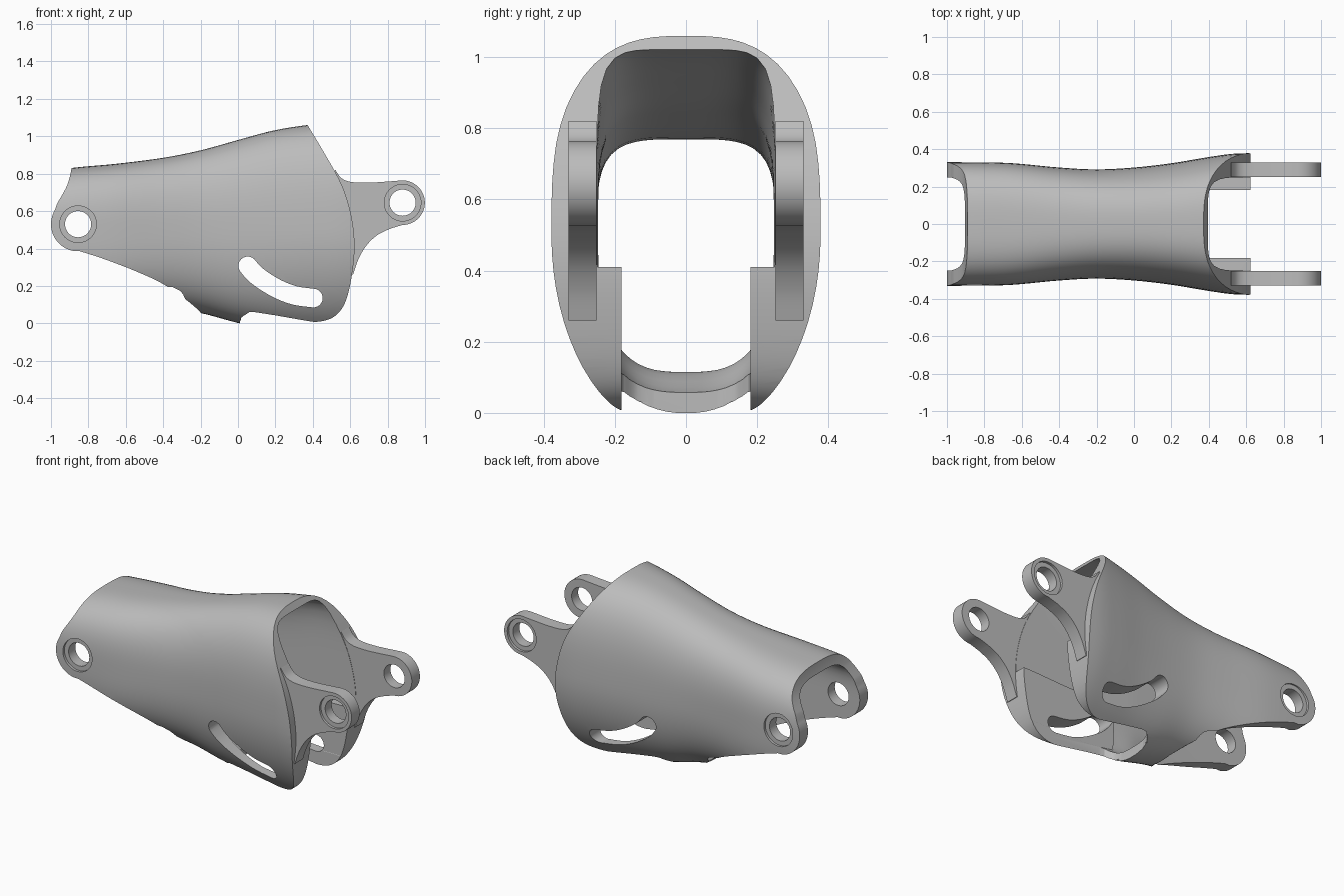
import bpy, bmesh
from math import sin, cos, pi, radians, hypot

if "Cube" in bpy.data.objects:
    bpy.data.objects.remove(bpy.data.objects["Cube"])

grey = bpy.data.materials.new("plain grey")
grey.use_nodes = True
grey.diffuse_color = (0.5, 0.5, 0.5, 1)
grey.node_tree.nodes["Principled BSDF"].inputs["Base Color"].default_value = grey.diffuse_color


def cubic(a, b, c, d, t):
    return b + t * (c - a + t * (2*a - 5*b + 4*c - d + t * (3*(b - c) + d - a))) / 2


def spline(pts, steps=6):
    # open smooth path through the points
    p = [pts[0]] + pts + [pts[-1]]
    out = [tuple(cubic(*v, k / steps) for v in zip(*p[i:i + 4]))
           for i in range(len(pts) - 1) for k in range(steps)]
    return out + [pts[-1]]


def arc(cx, cz, r, start, end, n=24):
    angles = [radians(start + (end - start) * i / n) for i in range(n + 1)]
    return [(cx + r * cos(a), cz + r * sin(a)) for a in angles]


def new_object(name, bm):
    bmesh.ops.recalc_face_normals(bm, faces=bm.faces)
    mesh = bpy.data.meshes.new(name)
    bm.to_mesh(mesh)
    bm.free()
    mesh.materials.append(grey)
    ob = bpy.data.objects.new(name, mesh)
    bpy.context.collection.objects.link(ob)
    return ob


def prism(name, outline, y0, y1):
    # side outline (x, z) extruded along y
    bm = bmesh.new()
    face = bm.faces.new([bm.verts.new((x, y0, z)) for x, z in outline])
    grown = bmesh.ops.extrude_face_region(bm, geom=[face])["geom"]
    verts = [v for v in grown if isinstance(v, bmesh.types.BMVert)]
    bmesh.ops.translate(bm, verts=verts, vec=(0, y1 - y0, 0))
    return new_object(name, bm)


def loft(name, keys, n=72):
    # keys: x, half width, top, bottom, upper power, lower power
    bm = bmesh.new()
    rings = []
    for x, w, top, low, up, down in spline(keys, 5):
        ring = []
        for i in range(n):
            a = 2 * pi * i / n
            c, s = cos(a), sin(a)
            p = up if s >= 0 else down
            h = top - 0.5 if s >= 0 else 0.5 - low
            r = (abs(c) ** p + abs(s) ** p) ** (-1 / p)
            ring.append(bm.verts.new((x, w * c * r, 0.5 + h * s * r)))
        rings.append(ring)
    for a, b in zip(rings, rings[1:]):
        for i in range(n):
            j = (i + 1) % n
            bm.faces.new((a[i], a[j], b[j], b[i]))
    bm.faces.new(rings[0])
    bm.faces.new(rings[-1])
    return new_object(name, bm)


def combine(target, other, how):
    mod = target.modifiers.new("join", "BOOLEAN")
    mod.operation, mod.solver, mod.object = how, "EXACT", other
    graph = bpy.context.evaluated_depsgraph_get()
    mesh = bpy.data.meshes.new_from_object(target.evaluated_get(graph))
    target.modifiers.clear()
    target.data = mesh
    bpy.data.objects.remove(other)


# Outer body
shell = loft("hollow_bracket", [
    (-1.05, .33, .81, .1, 3, 3), (-.85, .33, .835, .1, 3, 3), (-.65, .325, .853, .1, 3, 3),
    (-.4, .302, .885, .085, 2.8, 2.6), (-.2, .292, .925, .055, 2.7, 2.4),
    (0, .302, .98, .002, 2.7, 2.3), (.2, .325, 1.033, -.04, 2.8, 2.1),
    (.4, .358, 1.063, -.07, 2.9, 2), (.55, .377, 1.07, -.08, 3, 2), (.72, .377, 1.07, -.08, 3, 2)])

# Side silhouette trimming the body
top_left = spline([(-.888, .9), (-.89, .83), (-.915, .735), (-.965, .645)])
underside = spline([(-.85, .387), (-.72, .345), (-.55, .28), (-.4, .21), (-.27, .12), (-.2, .06)])
front_rim = spline([(.015, .03), (.1, .045), (.28, .025), (.42, .008), (.52, .04), (.58, .13),
                    (.615, .3), (.622, .45), (.6, .6), (.55, .75), (.45, .93), (.37, 1.063), (.32, 1.15)])
outline = (top_left + arc(-.855, .53, .145, 150, 260) + underside
           + [(-.2, -.2), (.01, -.2)] + front_rim + [(-.888, 1.15)])
combine(shell, prism("silhouette", outline, -.6, .6), "INTERSECT")

# Cavity, leaving thick pads low at the front
cavity = loft("cavity", [
    (-1.2, .25, .765, -.3, 4, 4), (-.8, .25, .775, -.3, 4, 4), (-.4, .25, .835, 0, 4, 4),
    (-.2, .247, .875, .115, 4, 3), (0, .25, .93, .06, 4.5, 3), (.2, .25, .985, .03, 5, 3),
    (.4, .25, 1.022, .03, 6, 3), (.6, .25, 1.03, .03, 6, 3), (.8, .25, 1.03, .03, 6, 3)])
pad = [(.9, -.3), (.9, .41)] + spline([(.55, .41), (.3, .4), (.1, .4), (.02, .36), (-.01, .28), (0, .05)]) + [(0, -.3)]
for side in (-1, 1):
    combine(cavity, prism("pad", pad, side * .182, side * .5), "DIFFERENCE")
combine(shell, cavity, "DIFFERENCE")

# Open underside between the pads, with a rounded inner edge
bm = bmesh.new()
plan = [(.9, -.181), (.09, -.181)] + spline([(.06, -.175), (.025, -.14), (.012, -.09)])
plan += [(x, -y) for x, y in reversed(plan)]
face = bm.faces.new([bm.verts.new((x, y, -.3)) for x, y in plan])
grown = bmesh.ops.extrude_face_region(bm, geom=[face])["geom"]
bmesh.ops.translate(bm, verts=[v for v in grown if isinstance(v, bmesh.types.BMVert)], vec=(0, 0, .65))
combine(shell, new_object("underside_notch", bm), "DIFFERENCE")

# Front lugs
lug = ([(.5, .3), (.47, .7)] + spline([(.52, .82), (.555, .775), (.61, .755), (.7, .752), (.8, .758)])
       + arc(.88, .645, .119, 95, -90)
       + spline([(.82, .508), (.75, .475), (.69, .42), (.645, .345), (.615, .26)]))
for side in (-1, 1):
    combine(shell, prism("lug", lug, side * .252, side * .33), "UNION")

# Curved slots
path = spline([(.052, .307), (.1, .255), (.2, .19), (.3, .15), (.403, .135)])
above, below = [], []
for i in range(1, len(path) - 1):
    (x0, z0), (x, z), (x1, z1) = path[i - 1:i + 2]
    d = hypot(x1 - x0, z1 - z0)
    nx, nz = .05 * (z0 - z1) / d, .05 * (x1 - x0) / d
    above.append((x + nx, z + nz))
    below.append((x - nx, z - nz))
slot = above + arc(*path[-1], .05, 85, -95, 12) + below[::-1] + arc(*path[0], .05, 225, 45, 12)
combine(shell, prism("slot", slot, -.6, .6), "DIFFERENCE")

# Pivot holes with shallow counterbores on the outside
for cx, cz in ((-.855, .53), (.88, .645)):
    combine(shell, prism("hole", arc(cx, cz, .07, 0, 352.5, 47), -.6, .6), "DIFFERENCE")
    for side in (-1, 1):
        combine(shell, prism("counterbore", arc(cx, cz, .098, 0, 352.5, 47), side * .315, side * .6), "DIFFERENCE")

bpy.ops.object.select_all(action="DESELECT")
shell.select_set(True)
bpy.context.view_layer.objects.active = shell
bpy.ops.object.shade_smooth_by_angle(angle=radians(30))
